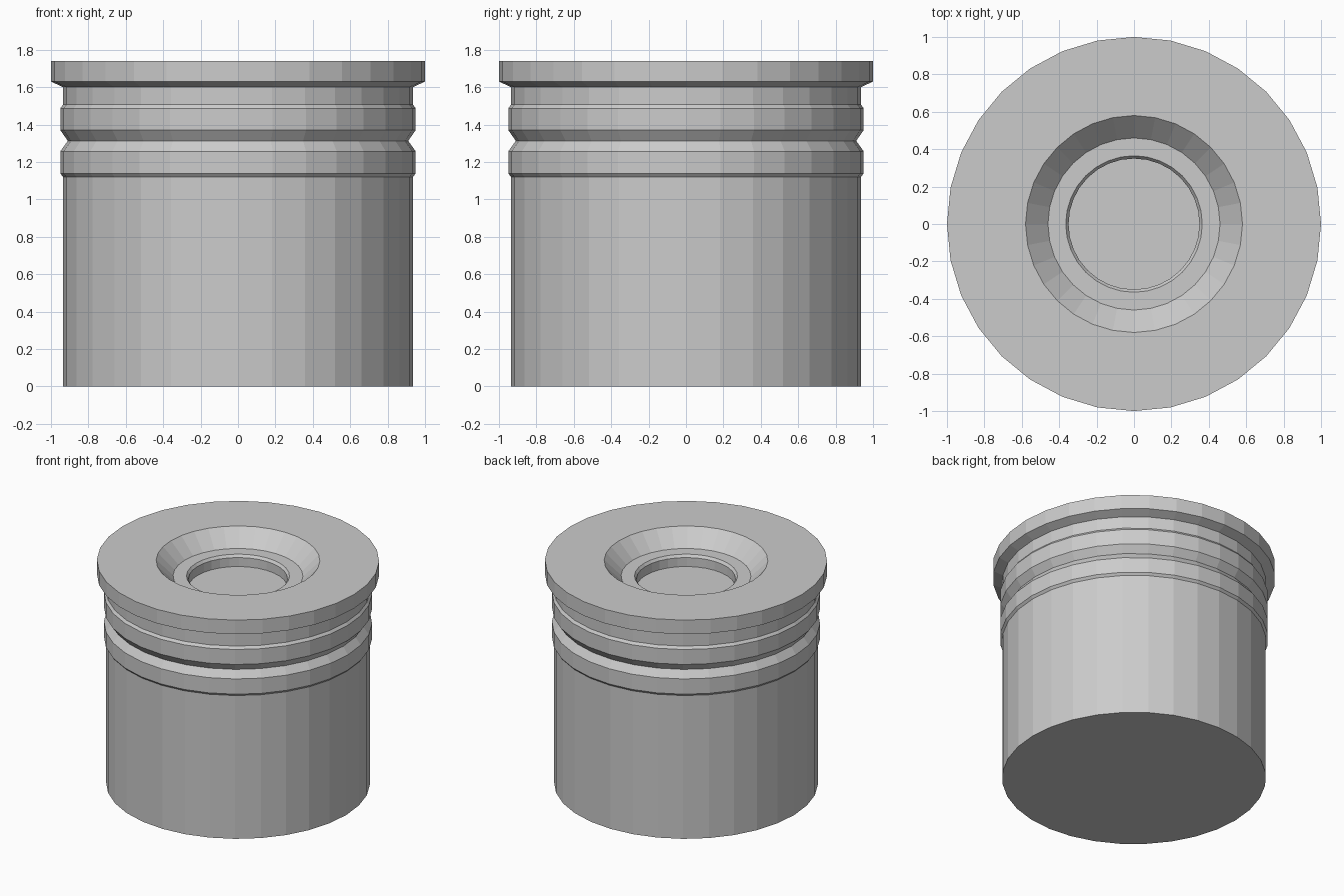
import bpy
import bmesh
from math import cos, sin, tau

SIDES = 32

cube = bpy.data.objects.get("Cube")
if cube:
    bpy.data.objects.remove(cube, do_unlink=True)

# Single grey material
grey = bpy.data.materials.new("light_grey")
grey.use_nodes = True
colour = (0.6, 0.6, 0.6, 1)
grey.diffuse_color = colour
grey.node_tree.nodes["Principled BSDF"].inputs["Base Color"].default_value = colour


def lathe(name, profile):
    """Revolve a (radius, height) profile about z and cap both ends."""
    bm = bmesh.new()
    rings = []
    for r, z in profile:
        rings.append([bm.verts.new((r * cos(tau * i / SIDES), r * sin(tau * i / SIDES), z))
                      for i in range(SIDES)])
    for low, high in zip(rings, rings[1:]):
        for i in range(SIDES):
            j = (i + 1) % SIDES
            bm.faces.new((low[i], low[j], high[j], high[i]))
    bm.faces.new(rings[0][::-1])
    bm.faces.new(rings[-1])
    bmesh.ops.recalc_face_normals(bm, faces=bm.faces)
    mesh = bpy.data.meshes.new(name)
    bm.to_mesh(mesh)
    bm.free()
    mesh.materials.append(grey)
    obj = bpy.data.objects.new(name, mesh)
    bpy.context.collection.objects.link(obj)
    return obj


body = [(0.935, 0), (0.935, 1.12)]
# Two raised bands with a V groove between them
bands = [(0.95, 1.138), (0.95, 1.257), (0.91, 1.313),
         (0.95, 1.37), (0.95, 1.487), (0.935, 1.507)]
# Chamfered top flange
flange = [(0.935, 1.6), (1, 1.63), (1, 1.74)]
# Countersunk recess with a ledge and a chamfered blind hole
recess = [(0.58, 1.74), (0.46, 1.62), (0.365, 1.62), (0.35, 1.6), (0.35, 1.53)]

lathe("flanged_bushing", body + bands + flange + recess)
